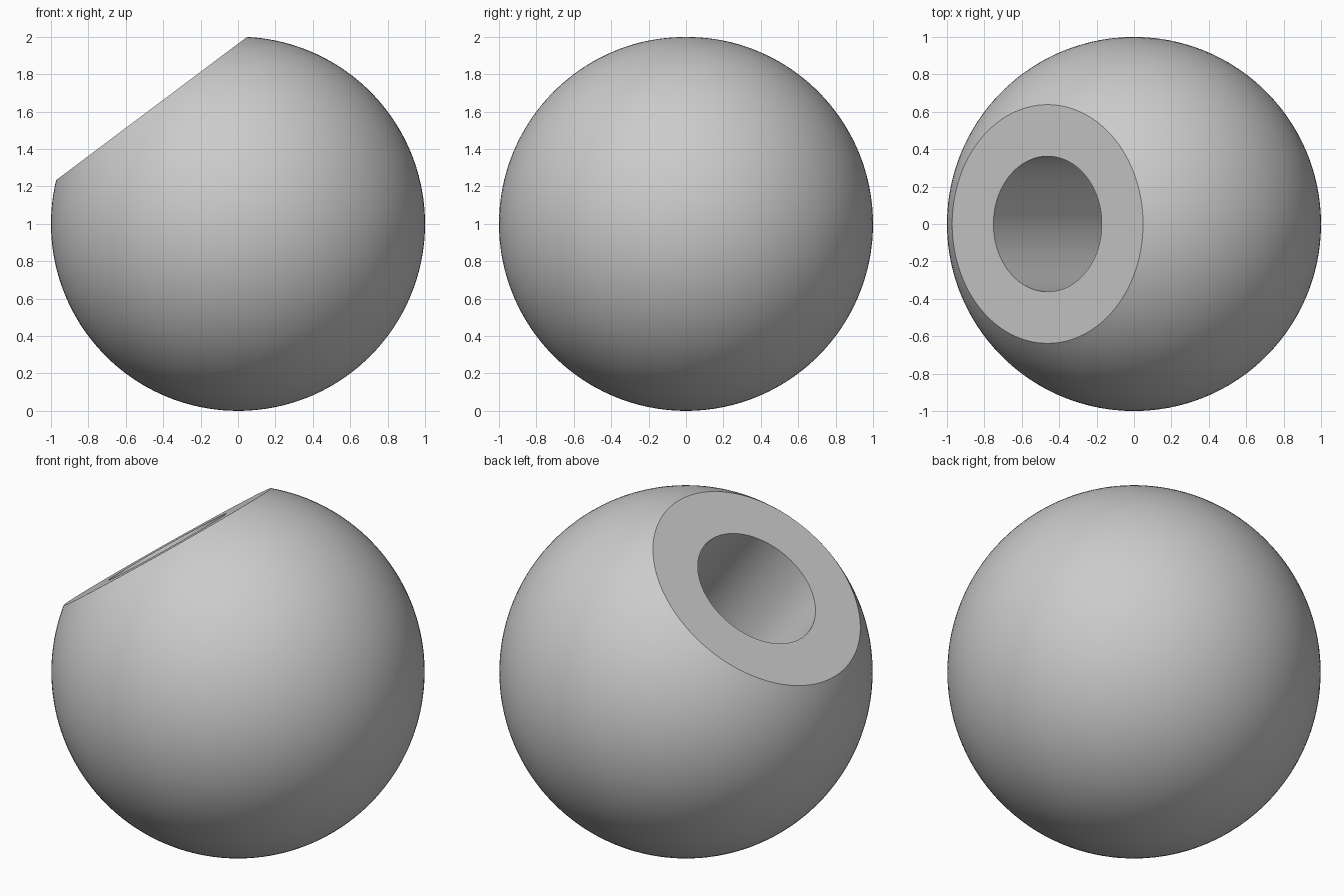
import bpy
import bmesh
from math import sin, cos, acos, asin, pi, sqrt
from mathutils import Matrix, Vector

cube = bpy.data.objects.get("Cube")
if cube:
    bpy.data.objects.remove(cube, do_unlink=True)

RADIUS = 1.0
FACE_HEIGHT = 0.77      # flat face distance from the ball centre
BORE_RADIUS = 0.362
BORE_DEPTH = 1.1
ARC_STEPS = 64
SEGMENTS = 128

# Grey material
grey = bpy.data.materials.new("plain grey")
grey.use_nodes = True
colour = (0.6, 0.6, 0.6, 1.0)
grey.diffuse_color = colour
grey.node_tree.nodes["Principled BSDF"].inputs["Base Color"].default_value = colour

# Half section: blind bore, flat face, then the ball arc down to its pole
floor = FACE_HEIGHT - BORE_DEPTH
profile = [(0, floor), (BORE_RADIUS, floor), (BORE_RADIUS, FACE_HEIGHT)]
start = acos(FACE_HEIGHT / RADIUS)
for i in range(ARC_STEPS + 1):
    a = start + (pi - start) * i / ARC_STEPS
    profile.append((RADIUS * sin(a), RADIUS * cos(a)))

# Turn the section around the bore axis
bm = bmesh.new()
verts = [bm.verts.new((r, 0, z)) for r, z in profile]
edges = [bm.edges.new(pair) for pair in zip(verts, verts[1:])]
bmesh.ops.spin(bm, geom=verts + edges, cent=(0, 0, 0), axis=(0, 0, 1),
               angle=2 * pi, steps=SEGMENTS)
bmesh.ops.remove_doubles(bm, verts=bm.verts, dist=0.0001)
bmesh.ops.recalc_face_normals(bm, faces=bm.faces)

# Tilt the bore towards the upper right side and stand the ball on the ground
tilt = Matrix.Rotation(-asin(0.6), 4, "Y")
bm.transform(Matrix.Translation(Vector((0, 0, RADIUS))) @ tilt)

mesh = bpy.data.meshes.new("bored_ball")
bm.to_mesh(mesh)
bm.free()
mesh.materials.append(grey)
ball = bpy.data.objects.new("bored_ball", mesh)
bpy.context.collection.objects.link(ball)

# Smooth ball and bore, crisp rims
bpy.ops.object.select_all(action="DESELECT")
ball.select_set(True)
bpy.context.view_layer.objects.active = ball
bpy.ops.object.shade_smooth_by_angle(angle=pi / 6)
